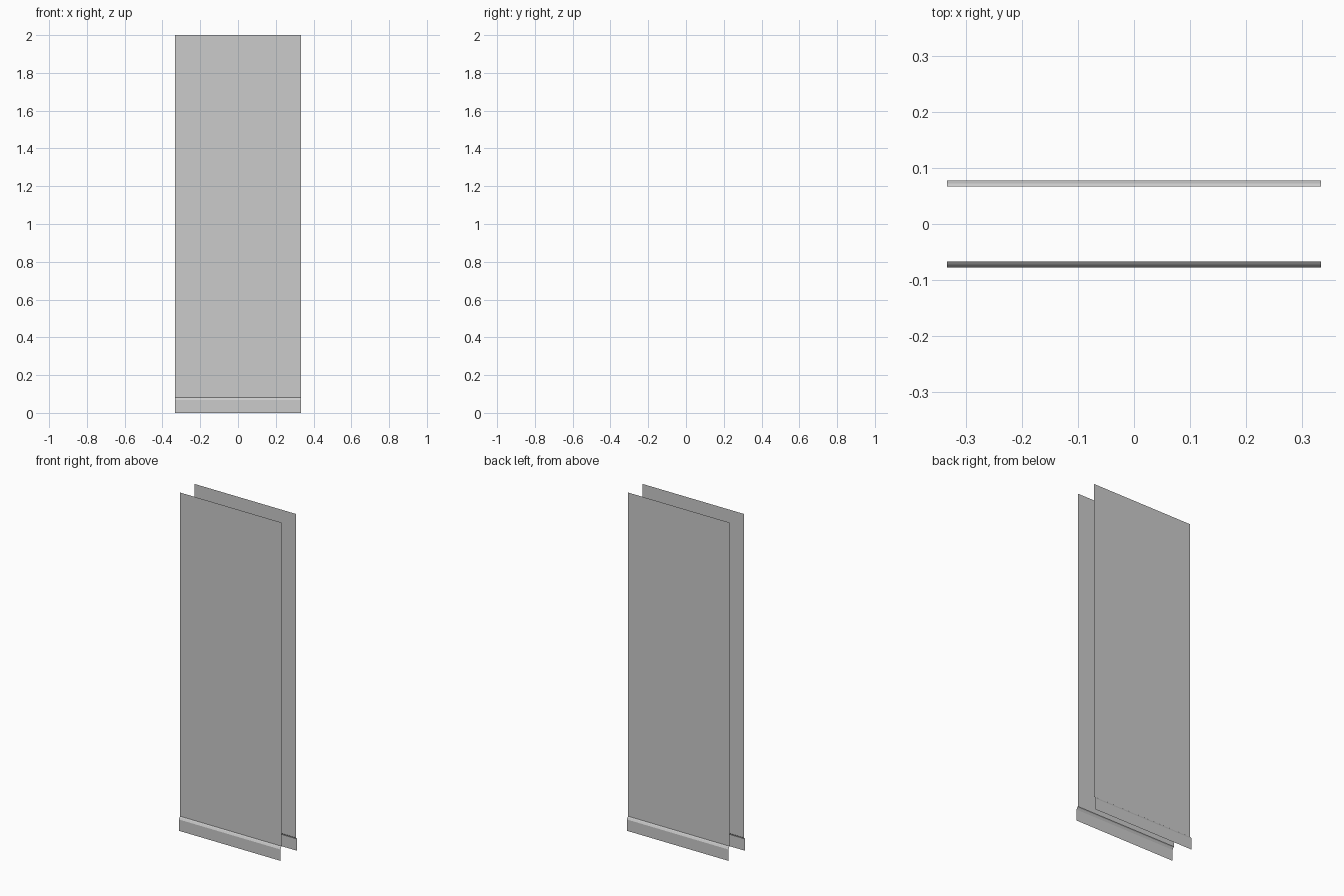
import bpy

if "Cube" in bpy.data.objects:
    bpy.data.objects.remove(bpy.data.objects["Cube"])

HALF_W = 0.333
# Cross-section of one open sheet (distance from centre, height), bottom to top
PROFILE = [(0.078, 0.0), (0.078, 0.067), (0.072, 0.078), (0.067, 0.082), (0.067, 2.0)]


def sheet(name, side):
    """Sweep the profile along x; side -1 is the front, +1 the back."""
    verts, faces = [], []
    for d, z in PROFILE:
        verts += [(side * HALF_W, side * d, z), (-side * HALF_W, side * d, z)]
    for i in range(len(PROFILE) - 1):
        a = 2 * i
        faces.append((a, a + 1, a + 3, a + 2))
    mesh = bpy.data.meshes.new(name)
    mesh.from_pydata(verts, [], faces)
    mesh.update()
    obj = bpy.data.objects.new(name, mesh)
    bpy.context.collection.objects.link(obj)
    return obj


# Two wall faces with moulded skirting, open at ends and top
sheet("front_wall_panel", -1)
sheet("back_wall_panel", 1)
